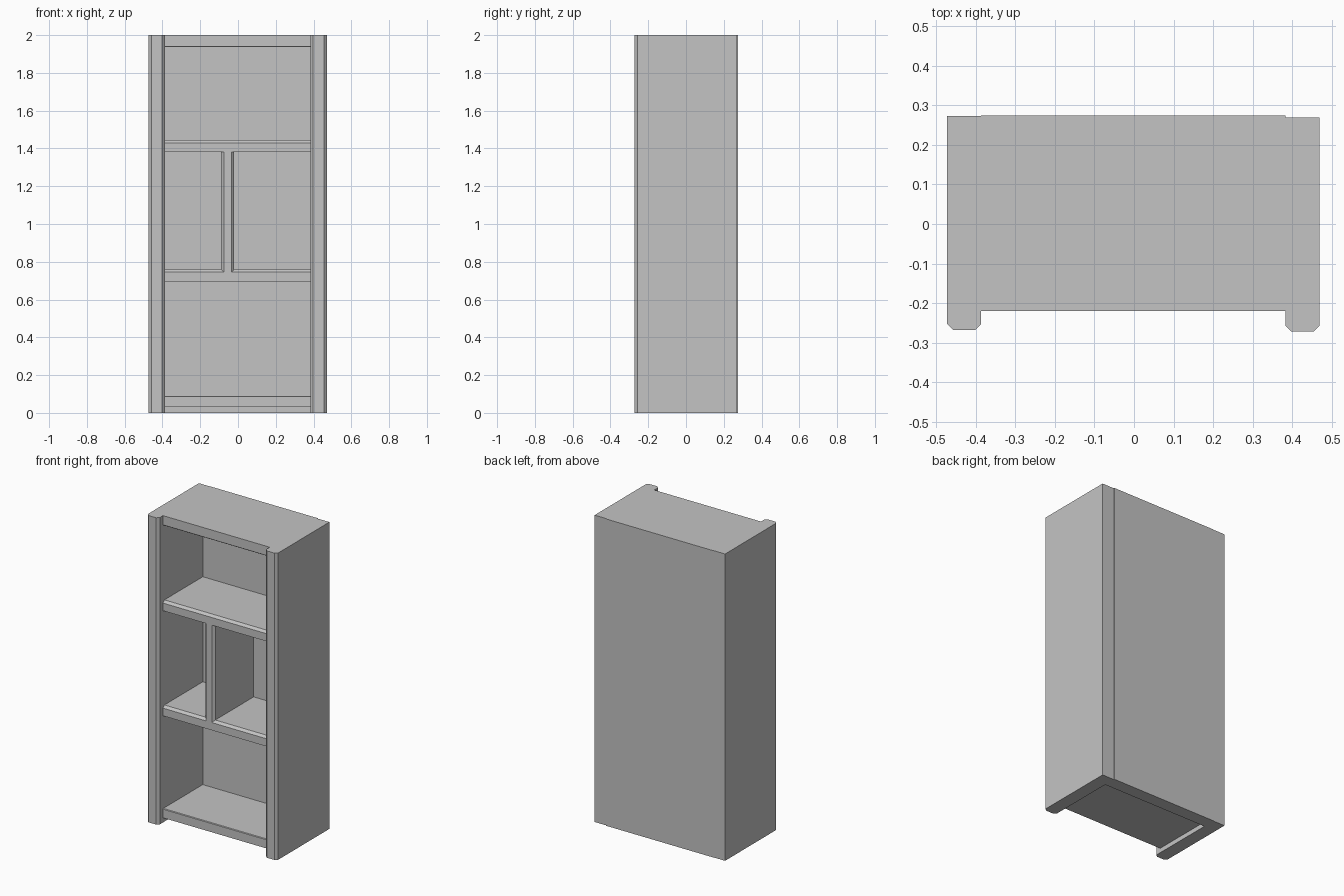
import bpy
import bmesh
from mathutils import Vector

cube = bpy.data.objects.get("Cube")
if cube:
    bpy.data.objects.remove(cube, do_unlink=True)

grey = bpy.data.materials.new("plain grey")
COLOUR = (0.55, 0.55, 0.55, 1.0)
grey.use_nodes = True
grey.diffuse_color = COLOUR
grey.node_tree.nodes["Principled BSDF"].inputs["Base Color"].default_value = COLOUR


def prism(name, outline, axis, lo, hi):
    """Extrude an outline along z (points are x, y) or along x (points are y, z)."""
    bm = bmesh.new()
    place = (lambda a, b: (a, b, lo)) if axis == "z" else (lambda a, b: (lo, a, b))
    face = bm.faces.new([bm.verts.new(place(a, b)) for a, b in outline])
    grown = bmesh.ops.extrude_face_region(bm, geom=[face])
    step = Vector((0, 0, hi - lo)) if axis == "z" else Vector((hi - lo, 0, 0))
    moved = [v for v in grown["geom"] if isinstance(v, bmesh.types.BMVert)]
    bmesh.ops.translate(bm, verts=moved, vec=step)
    bmesh.ops.recalc_face_normals(bm, faces=bm.faces)
    mesh = bpy.data.meshes.new(name)
    bm.to_mesh(mesh)
    bm.free()
    mesh.materials.append(grey)
    obj = bpy.data.objects.new(name, mesh)
    bpy.context.collection.objects.link(obj)
    return obj


def upright(x0, x1, front, back, c):
    """Plan of a vertical board with both front corners chamfered."""
    return [(x0, back), (x0, front + c), (x0 + c, front),
            (x1 - c, front), (x1, front + c), (x1, back)]


def shelf(z0, z1, low, high):
    """Section of a shelf with its front edges chamfered at the bottom and top."""
    pts = [(INNER_BACK, z0), (FRONT + low, z0), (FRONT, z0 + low),
           (FRONT, z1 - high), (FRONT + high, z1), (INNER_BACK, z1)]
    return list(dict.fromkeys(pts))


FRONT, INNER_BACK, BACK = -0.22, 0.19, 0.275
LEFT, RIGHT = -0.387, 0.383
HEIGHT, CHAMFER, LIP = 2.0, 0.015, 0.004

# Side boards, full height
prism("right_side", upright(-0.473, LEFT, -0.268, 0.273, CHAMFER), "z", 0, HEIGHT)
prism("left_side", upright(RIGHT, 0.47, -0.272, 0.27, CHAMFER), "z", 0, HEIGHT)

# Thick back board
prism("back_panel", [(LEFT, INNER_BACK), (RIGHT, INNER_BACK), (RIGHT, BACK), (LEFT, BACK)],
      "z", 0, HEIGHT)

# Horizontal boards
for name, z0, z1, low, high in (
        ("bottom_panel", 0.03, 0.09, 0, LIP),
        ("lower_shelf", 0.695, 0.76, 0, CHAMFER),
        ("upper_shelf", 1.38, 1.445, 0, CHAMFER),
        ("top_panel", 1.936, HEIGHT, LIP, 0)):
    prism(name, shelf(z0, z1, low, high), "x", LEFT, RIGHT)

# Middle divider, standing on the chamfer of the lower shelf
prism("divider", upright(-0.09, -0.02, FRONT, INNER_BACK, CHAMFER), "z", 0.745, 1.38)
